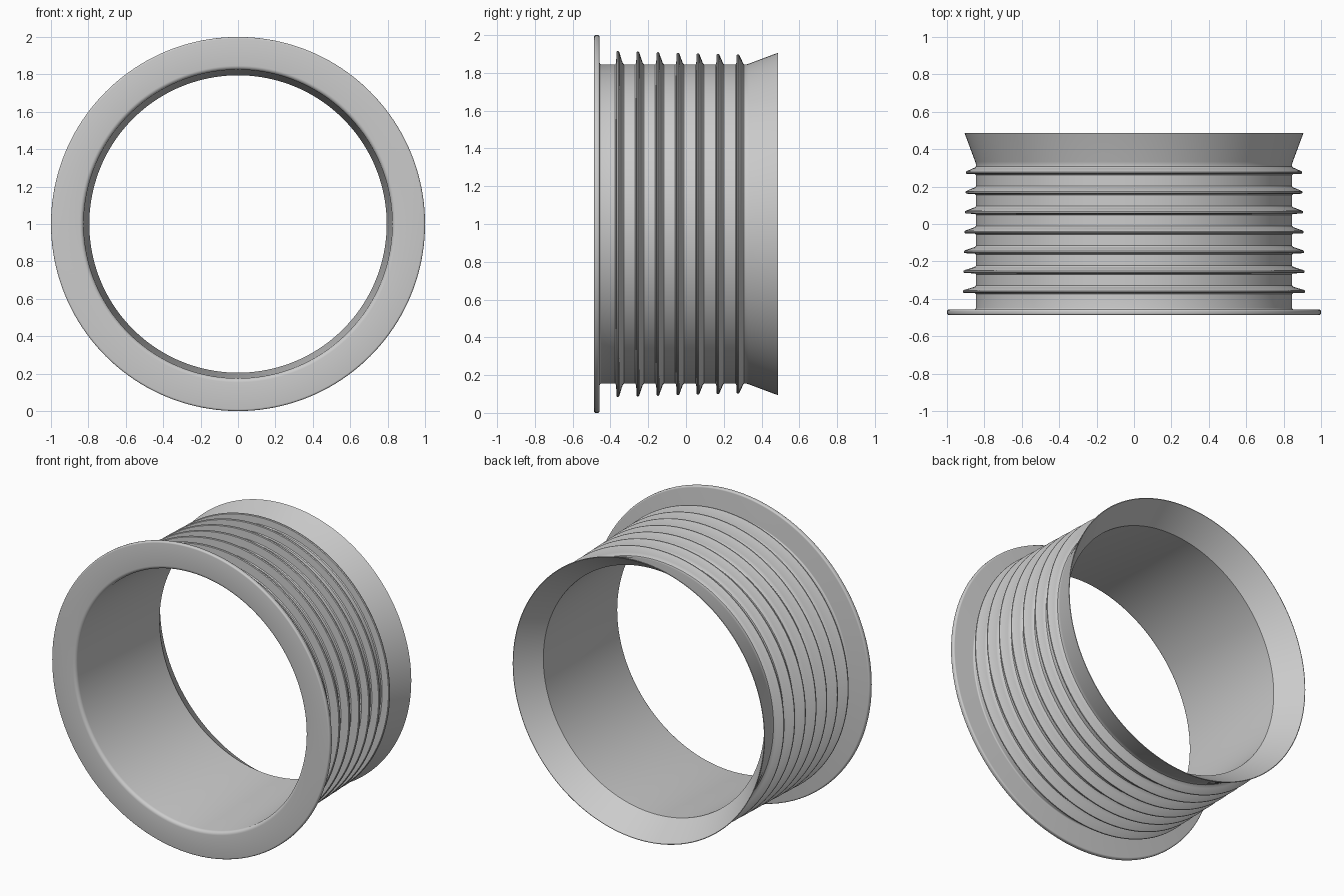
import bpy, bmesh
from math import sin, cos, pi, radians

if "Cube" in bpy.data.objects:
    bpy.data.objects.remove(bpy.data.objects["Cube"])

SEGMENTS = 160
BODY_R = 0.845


def arc(cy, cr, rad, a0, a1, steps=4):
    """Points (y, r) of a rounded corner."""
    return [(cy + rad * cos(radians(a0 + (a1 - a0) * i / steps)),
             cr + rad * sin(radians(a0 + (a1 - a0) * i / steps)))
            for i in range(steps + 1)]


def fin(y, tip):
    """Barbed fin: steep front face, small blunt tip, sloped back face."""
    return [(y - 0.018, BODY_R), (y - 0.013, BODY_R + 0.006),
            (y - 0.011, tip - 0.004), (y - 0.007, tip),
            (y + 0.000, tip), (y + 0.004, tip - 0.005),
            (y + 0.018, BODY_R + 0.018), (y + 0.023, BODY_R + 0.005),
            (y + 0.029, BODY_R)]


def lathe(name, profile):
    """Spin a closed (y, r) profile about the y axis through z = 1."""
    bm = bmesh.new()
    rings = []
    for i in range(SEGMENTS):
        a = 2 * pi * i / SEGMENTS
        rings.append([bm.verts.new((r * sin(a), y, 1 + r * cos(a))) for y, r in profile])
    n = len(profile)
    for i in range(SEGMENTS):
        p, q = rings[i], rings[(i + 1) % SEGMENTS]
        for j in range(n):
            k = (j + 1) % n
            bm.faces.new((p[j], p[k], q[k], q[j]))
    bmesh.ops.recalc_face_normals(bm, faces=bm.faces)
    mesh = bpy.data.meshes.new(name)
    bm.to_mesh(mesh)
    bm.free()
    obj = bpy.data.objects.new(name, mesh)
    bpy.context.collection.objects.link(obj)
    bpy.context.view_layer.objects.active = obj
    obj.select_set(True)
    bpy.ops.object.shade_smooth_by_angle(angle=radians(30))
    return obj


# Front flange with rounded rim
profile = arc(-0.477, 0.990, 0.010, 180, 90)
profile += arc(-0.467, 0.990, 0.010, 90, 0)
profile += arc(-0.449, BODY_R + 0.008, 0.008, 180, 270)

# Seven fins, slightly smaller towards the back
for i in range(7):
    profile += fin(-0.357 + 0.106 * i, 0.915 - 0.0028 * i)

# Flared back lip: outer cone, thin edge, inner cone
profile += [(0.320, BODY_R), (0.333, BODY_R + 0.004),
            (0.486, 0.906), (0.487, 0.902), (0.330, 0.795)]

# Slightly tapered bore with rounded mouth at the flange
profile += arc(-0.465, 0.847, 0.022, 270, 180, 6)

lathe("ribbed_sleeve", profile)
